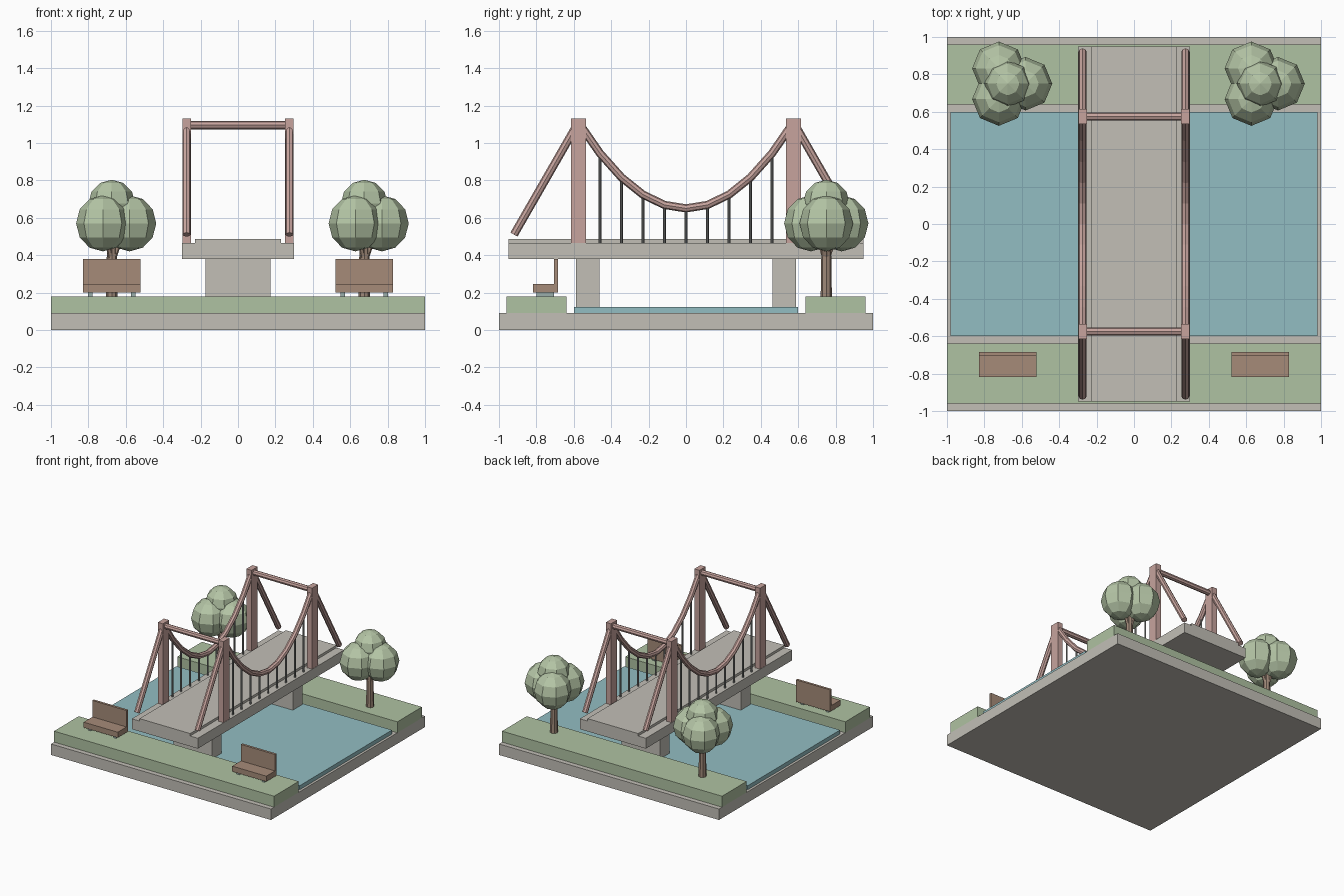
import bpy, bmesh, math
from mathutils import Vector, Matrix

if "Cube" in bpy.data.objects:
    bpy.data.objects.remove(bpy.data.objects["Cube"])


def material(name, r, g, b):
    m = bpy.data.materials.new(name)
    m.diffuse_color = (r, g, b, 1)
    m.use_nodes = True
    m.node_tree.nodes["Principled BSDF"].inputs["Base Color"].default_value = m.diffuse_color
    return m


CONCRETE = material("concrete", 0.54, 0.52, 0.47)
GRASS = material("grass", 0.43, 0.54, 0.36)
WATER = material("water", 0.29, 0.51, 0.54)
RED = material("faded_red_steel", 0.57, 0.37, 0.34)
STEEL = material("grey_steel", 0.27, 0.28, 0.27)
WOOD = material("bench_wood", 0.38, 0.26, 0.19)
LEG = material("bench_metal", 0.33, 0.43, 0.41)
BARK = material("bark", 0.35, 0.25, 0.19)
LEAF = material("leaves", 0.46, 0.56, 0.38)


def finish(name, bm, mat):
    bmesh.ops.recalc_face_normals(bm, faces=bm.faces[:])
    me = bpy.data.meshes.new(name)
    bm.to_mesh(me)
    bm.free()
    me.materials.append(mat)
    ob = bpy.data.objects.new(name, me)
    bpy.context.collection.objects.link(ob)
    return ob


def box(name, x, y, z, mat):
    """Box from (min, max) ranges."""
    bm = bmesh.new()
    bmesh.ops.create_cube(bm, size=1)
    for v in bm.verts:
        v.co = [r[0] if c < 0 else r[1] for c, r in zip(v.co, (x, y, z))]
    return finish(name, bm, mat)


def rod(name, a, b, r1, r2, sides, mat):
    """Straight rod between two points."""
    a, b = Vector(a), Vector(b)
    d = b - a
    bm = bmesh.new()
    turn = d.to_track_quat('Z', 'Y').to_matrix().to_4x4()
    bmesh.ops.create_cone(bm, cap_ends=True, segments=sides, radius1=r1, radius2=r2,
                          depth=d.length, matrix=Matrix.Translation((a + b) / 2) @ turn)
    return finish(name, bm, mat)


def cable(name, pts, r, mat):
    """Eight-sided tube along a path lying in a plane of constant x."""
    n = 8
    bm = bmesh.new()
    rings = []
    for i, p in enumerate(pts):
        t = (Vector(pts[min(i + 1, len(pts) - 1)]) - Vector(pts[max(i - 1, 0)])).normalized()
        side = Vector((1, 0, 0))
        up = side.cross(t)
        rings.append([bm.verts.new(Vector(p) + r * (side * math.cos(k * math.tau / n)
                                                   + up * math.sin(k * math.tau / n)))
                      for k in range(n)])
    for a, b in zip(rings, rings[1:]):
        for k in range(n):
            bm.faces.new((a[k], a[(k + 1) % n], b[(k + 1) % n], b[k]))
    bm.faces.new(rings[0])
    bm.faces.new(rings[-1])
    return finish(name, bm, mat)


# Ground and water
box("base_slab", (-1, 1), (-1, 1), (0, 0.09), CONCRETE)
box("water", (-0.98, 0.98), (-0.6, 0.6), (0.085, 0.123), WATER)
box("front_bank", (-1, 1), (-0.96, -0.64), (0.09, 0.18), GRASS)
box("back_bank", (-1, 1), (0.64, 0.96), (0.09, 0.18), GRASS)

# Deck, road and piers
box("deck", (-0.3, 0.3), (-0.95, 0.95), (0.38, 0.465), CONCRETE)
box("road", (-0.23, 0.23), (-0.95, 0.95), (0.465, 0.485), CONCRETE)
box("front_pier", (-0.175, 0.175), (-0.588, -0.462), (0.09, 0.38), CONCRETE)
box("back_pier", (-0.175, 0.175), (0.462, 0.588), (0.09, 0.38), CONCRETE)

# Towers, cross beams, cables and hangers
TX, TY, LOW, RISE = 0.275, 0.575, 0.65, 0.46


def sag(y):
    return LOW + RISE * (y / TY) ** 2


for s in (-1, 1):
    rod("cross_beam", (-TX, s * TY, 1.095), (TX, s * TY, 1.095), 0.022, 0.022, 8, RED)
    for e in (-1, 1):
        box("tower_leg", (s * TX - 0.023, s * TX + 0.023),
            (e * TY - 0.04, e * TY + 0.04), (0.465, 1.13), RED)
        cable("side_cable", [(s * TX, e * TY, 1.11), (s * TX, e * 0.92, 0.51)], 0.022, RED)
    ys = [-TY + 0.115 * i for i in range(11)]
    cable("main_cable", [(s * TX, y, sag(y)) for y in ys], 0.022, RED)
    for y in ys[1:-1]:
        rod("hanger", (s * TX, y, 0.465), (s * TX, y, sag(y)), 0.007, 0.007, 6, STEEL)

# Benches
for cx in (-0.675, 0.675):
    wide = (cx - 0.155, cx + 0.155)
    box("bench_seat", wide, (-0.818, -0.69), (0.2, 0.245), WOOD)
    box("bench_back", wide, (-0.705, -0.685), (0.2, 0.38), WOOD)
    for s in (-1, 1):
        lx = cx + s * 0.115
        box("bench_leg", (lx - 0.012, lx + 0.012), (-0.8, -0.705), (0.18, 0.2), LEG)


# Trees
def leaf_ball(x, y, z, r, h):
    bm = bmesh.new()
    bmesh.ops.create_uvsphere(bm, u_segments=8, v_segments=6, radius=1,
                              matrix=Matrix.Translation((x, y, z)) @ Matrix.Diagonal((r, r, h, 1)))
    finish("leaf_clump", bm, LEAF)


for cx in (-0.675, 0.675):
    cy = 0.75
    rod("trunk", (cx, cy, 0.18), (cx, cy, 0.5), 0.03, 0.025, 8, BARK)
    for k in range(3):
        dx, dy = math.cos(k * math.tau / 3), math.sin(k * math.tau / 3)
        rod("branch", (cx, cy, 0.36), (cx + 0.06 * dx, cy + 0.06 * dy, 0.52), 0.016, 0.012, 6, BARK)
        leaf_ball(cx + 0.095 * dx, cy + 0.095 * dy, 0.57, 0.143, 0.15)
    leaf_ball(cx, cy, 0.675, 0.125, 0.128)
